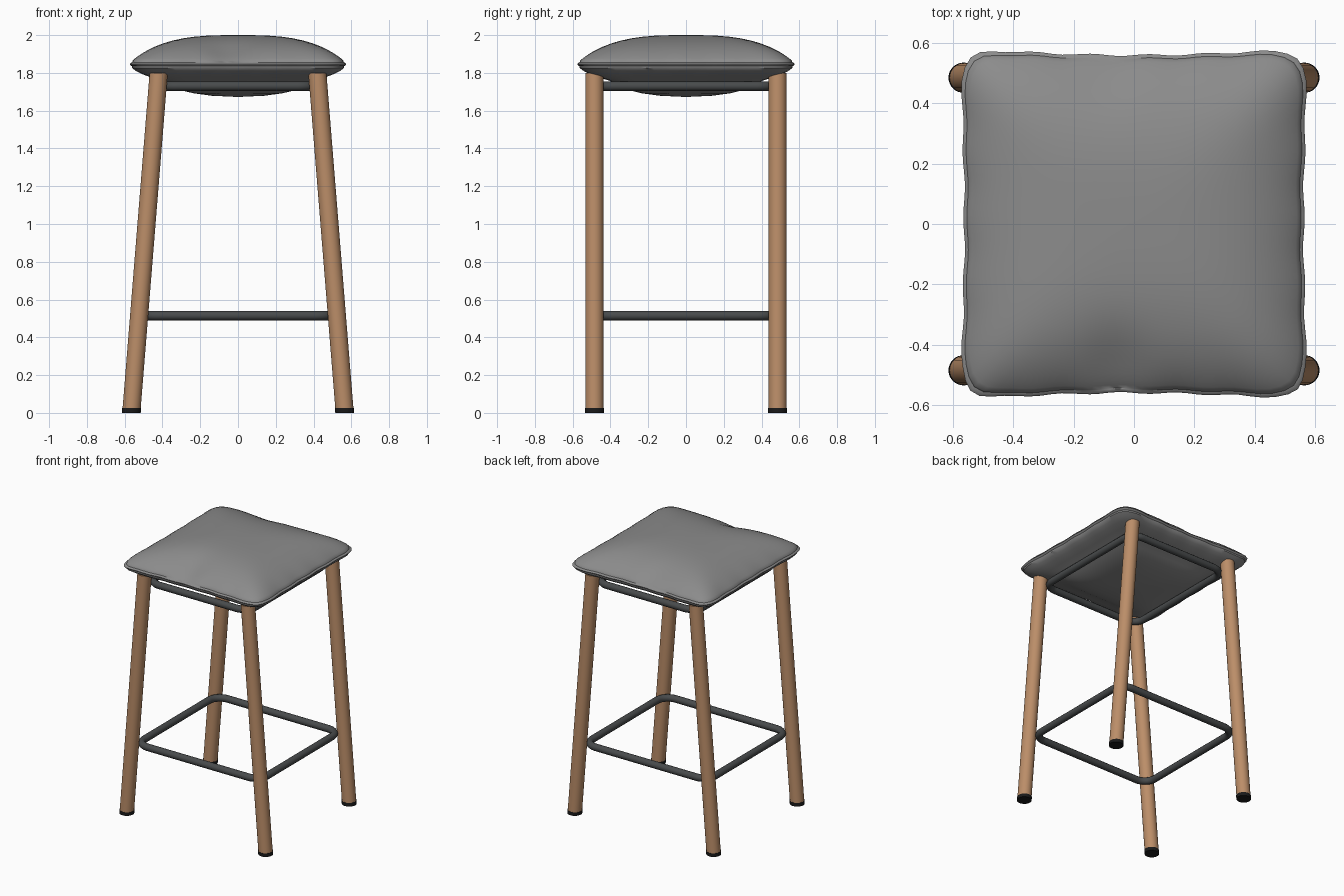
import bpy, bmesh, math
from mathutils import Vector

cube = bpy.data.objects.get("Cube")
if cube:
    bpy.data.objects.remove(cube, do_unlink=True)


def material(name, rgb):
    m = bpy.data.materials.new(name)
    m.use_nodes = True
    m.diffuse_color = (*rgb, 1)
    m.node_tree.nodes["Principled BSDF"].inputs["Base Color"].default_value = (*rgb, 1)
    return m


wood = material("oak wood", (0.50, 0.27, 0.14))
metal = material("dark metal", (0.065, 0.07, 0.072))
rubber = material("black rubber", (0.01, 0.01, 0.01))
fabric = material("grey fabric", (0.26, 0.26, 0.26))


def loft(name, rings, mat):
    """Skin a stack of closed rings and cap both ends."""
    bm = bmesh.new()
    loops = [[bm.verts.new(p) for p in ring] for ring in rings]
    n = len(loops[0])
    for a, b in zip(loops, loops[1:]):
        for i in range(n):
            j = (i + 1) % n
            bm.faces.new((a[i], a[j], b[j], b[i]))
    bm.faces.new(loops[0])
    bm.faces.new(loops[-1])
    bmesh.ops.recalc_face_normals(bm, faces=bm.faces)
    mesh = bpy.data.meshes.new(name)
    bm.to_mesh(mesh)
    bm.free()
    mesh.materials.append(mat)
    obj = bpy.data.objects.new(name, mesh)
    bpy.context.collection.objects.link(obj)
    bpy.context.view_layer.objects.active = obj
    bpy.ops.object.select_all(action='DESELECT')
    obj.select_set(True)
    bpy.ops.object.shade_smooth_by_angle(angle=math.radians(40))
    return obj


# Legs lean inward along x and stay upright along y
LEG_TOP, LEG_Y, LEG_R, PAD = 1.8, 0.485, 0.048, 0.025


def leg_ring(sx, sy, z, r):
    cx = sx * (0.565 - 0.145 * z / LEG_TOP)
    steps = [2 * math.pi * i / 32 for i in range(32)]
    return [(cx + r * math.cos(a), sy * LEG_Y + r * math.sin(a), z) for a in steps]


for sy, depth in ((-1, "front"), (1, "back")):
    for sx, side in ((-1, "right"), (1, "left")):
        loft(f"{depth}_{side}_leg",
             [leg_ring(sx, sy, z, LEG_R) for z in (PAD, LEG_TOP)], wood)
        loft(f"{depth}_{side}_foot_pad",
             [leg_ring(sx, sy, z, LEG_R + 0.002) for z in (0, PAD)], rubber)


# Tubular frames: rounded rectangles swept with a round section
def tube_frame(name, hx, hy, z, corner, r):
    path = []
    for q, (sx, sy) in enumerate(((1, 1), (-1, 1), (-1, -1), (1, -1))):
        for k in range(9):
            a = math.pi / 2 * (q + k / 8)
            path.append((sx * (hx - corner) + corner * math.cos(a),
                         sy * (hy - corner) + corner * math.sin(a), z))
    curve = bpy.data.curves.new(name, 'CURVE')
    curve.dimensions = '3D'
    curve.bevel_depth = r
    curve.bevel_resolution = 4
    spline = curve.splines.new('POLY')
    spline.points.add(len(path) - 1)
    for p, co in zip(spline.points, path):
        p.co = (*co, 1)
    spline.use_cyclic_u = True
    spline.use_smooth = True
    curve.materials.append(metal)
    bpy.context.collection.objects.link(bpy.data.objects.new(name, curve))


tube_frame("footrest_frame", 0.50, 0.465, 0.515, 0.09, 0.025)
tube_frame("seat_frame", 0.405, 0.465, 1.73, 0.09, 0.025)


# Cushion: nested rounded squares, squarer toward the seam
def cushion_ring(s, z, wave):
    n = 2.5 + 9.5 * s ** 2
    ring = []
    for i in range(128):
        a = 2 * math.pi * i / 128
        c, d = math.cos(a), math.sin(a)
        k = (abs(c) ** n + abs(d) ** n) ** (-1 / n)
        u, v = k * c * s, k * d * s
        # edges pull in midway and ripple slightly along the seam
        x = u * (0.56 + 0.015 * v * v) + 0.003 * s ** 8 * math.sin(17 * v + 1) * u
        y = v * (0.557 + 0.025 * u * u) + 0.003 * s ** 8 * math.sin(19 * u) * v
        # soft dents in the fabric
        dent = math.exp(-((x + 0.06) ** 2 + (y + 0.46) ** 2) / 0.012)
        dent += 0.5 * math.exp(-((x + 0.1) ** 2 + (y - 0.5) ** 2) / 0.012)
        ring.append(Vector((x, y, z - wave * 0.02 * dent)))
    return ring


SEAM = 1.85
rings = []
for s in (0.02, 0.15, 0.3, 0.42, 0.52, 0.62, 0.7, 0.78, 0.84, 0.89, 0.93, 0.96, 0.98):
    rings.append(cushion_ring(s, SEAM + 0.15 * (1 - s ** 3) ** 0.8, 1))
# piped seam
for s, z in ((0.985, 1.856), (0.998, 1.853), (1.005, 1.847), (1.0, 1.84), (0.988, 1.836)):
    rings.append(cushion_ring(s, z, 0))
# underside sags through the seat frame
for s, z in ((0.985, 1.826), (0.95, 1.809), (0.9, 1.794), (0.82, 1.776), (0.72, 1.758),
             (0.63, 1.73), (0.54, 1.708), (0.42, 1.692), (0.25, 1.679), (0.02, 1.673)):
    rings.append(cushion_ring(s, z, 0))
loft("seat_cushion", rings, fabric)
